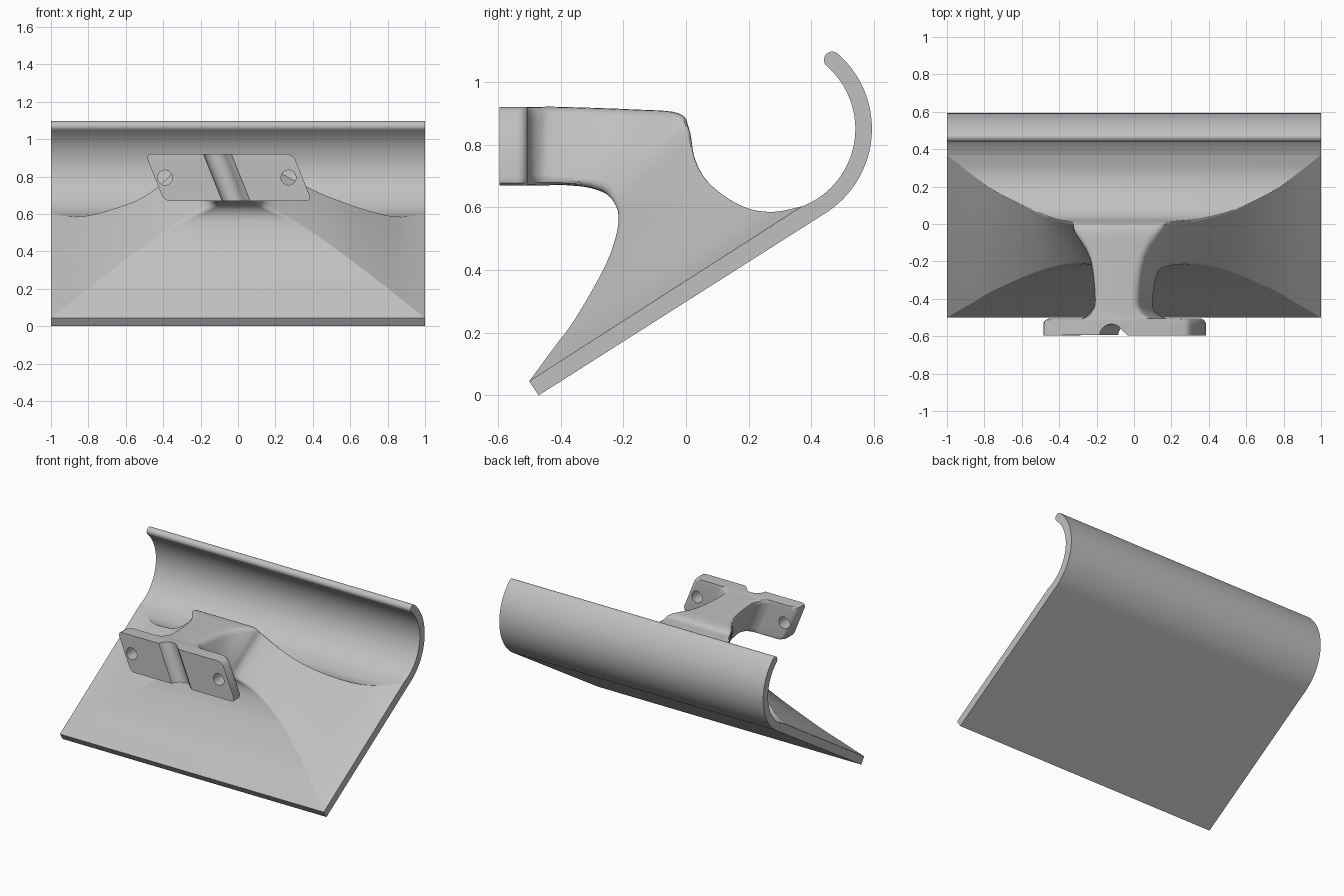
import bpy, bmesh, math
from mathutils import Vector

cube = bpy.data.objects.get("Cube")
if cube:
    bpy.data.objects.remove(cube)

grey = bpy.data.materials.new("light_grey")
grey.use_nodes = True
colour = (0.53, 0.53, 0.53, 1)
grey.diffuse_color = colour
grey.node_tree.nodes["Principled BSDF"].inputs["Base Color"].default_value = colour


def loft(name, rings, caps=(True, True)):
    """Skin closed rings of points, with optional end caps."""
    bm = bmesh.new()
    rows = [[bm.verts.new(p) for p in ring] for ring in rings]
    n = len(rows[0])
    for a, b in zip(rows, rows[1:]):
        for i in range(n):
            j = (i + 1) % n
            bm.faces.new((a[i], a[j], b[j], b[i]))
    if caps[0]:
        bm.faces.new(rows[0][::-1])
    if caps[1]:
        bm.faces.new(rows[-1])
    bmesh.ops.recalc_face_normals(bm, faces=bm.faces)
    mesh = bpy.data.meshes.new(name)
    bm.to_mesh(mesh)
    bm.free()
    obj = bpy.data.objects.new(name, mesh)
    bpy.context.collection.objects.link(obj)
    mesh.materials.append(grey)
    return obj


def smooth(obj, angle=32):
    bpy.ops.object.select_all(action="DESELECT")
    obj.select_set(True)
    bpy.context.view_layer.objects.active = obj
    bpy.ops.object.shade_smooth_by_angle(angle=math.radians(angle))


def arc(cx, cy, r, start, end, steps):
    angles = [math.radians(start + (end - start) * i / steps) for i in range(steps + 1)]
    return [(cx + r * math.cos(a), cy + r * math.sin(a)) for a in angles]


# Sloping plate that rolls up into a round-tipped hook
HY, HZ, INNER, OUTER, TIP = 0.275, 0.85, 0.265, 0.318, 49
mid = (INNER + OUTER) / 2
tip = math.radians(TIP)
profile = [(-0.5, 0.045), (-0.47, 0)]
profile += arc(HY, HZ, OUTER, -57, TIP, 36)
profile += arc(HY + mid * math.cos(tip), HZ + mid * math.sin(tip),
               (OUTER - INNER) / 2, TIP, TIP + 180, 10)[1:-1]
profile += arc(HY, HZ, INNER, TIP, -69, 40)
smooth(loft("plate_and_hook", [[(x, y, z) for y, z in profile] for x in (-1, 1)]))


# Flared body: each station is the underside point, then the upper point,
# both given as half width, y, z
stations = [
    (1, -.5, .045, 1, .37, .603),
    (.87, -.425, .147, .88, .275, .585),
    (.74, -.35, .25, .75, .18, .603),
    (.5, -.25, .43, .55, .08, .67),
    (.3, -.215, .56, .4, .03, .75),
    (.16, -.24, .63, .27, .01, .85),
    (.12, -.3, .66, .24, -.025, .9),
    (.11, -.38, .67, .15, -.17, .912),
    (.11, -.44, .67, .12, -.4, .92),
    (.13, -.48, .67, .14, -.47, .92),
    (.18, -.505, .67, .19, -.505, .92),
    (.25, -.515, .67, .25, -.515, .92),
]


def lean(z):
    return -0.4 * max(0, z - 0.67)


def catmull(p, t):
    a, b, c, d = p
    return 0.5 * (2 * b + (c - a) * t + (2 * a - 5 * b + 4 * c - d) * t * t
                  + (3 * b - a - 3 * c + d) * t ** 3)


def rounded_ring(corners, r):
    ring = []
    for i, c in enumerate(corners):
        before, after = [(q - c).normalized() * r for q in (corners[i - 1], corners[(i + 1) % 4])]
        for k in range(5):
            t = k / 4
            ring.append(c + before * (1 - t) ** 2 + after * t * t)
    return ring


rings, STEPS = [], 6
last = len(stations) - 1
for s in range(last * STEPS + 1):
    i = min(s // STEPS, last - 1)
    t = s / STEPS - i
    near = [stations[max(0, min(last, i + k))] for k in (-1, 0, 1, 2)]
    wf, yf, zf, wb, yb, zb = [catmull(p, t) for p in zip(*near)]
    corners = [Vector(v) for v in (
        (lean(zf) - wf, yf, zf), (lean(zf) + wf, yf, zf),
        (lean(zb) + wb, yb, zb), (lean(zb) - wb, yb, zb))]
    round_off = min(1, max(0, (s / STEPS - 2.5) / 3))
    rings.append(rounded_ring(corners, 0.002 + 0.035 * round_off))
smooth(loft("flared_body", rings, (False, True)))


# Slanted mounting flange with a groove down its front
plan = [(-.395, -.595)] + arc(-.02, -.6, .065, 175, 25, 14)
plan += [(.05, -.58), (.065, -.595), (.395, -.595)]
plan += arc(.36, -.54, .035, 0, 90, 6) + arc(-.36, -.54, .035, 90, 180, 6)
levels = []
for z, inset in ((0, .025), (.007, .01), (.025, 0), (.225, 0), (.243, .01), (.25, .025)):
    levels.append([(x + lean(z + .67) - (math.copysign(inset, x) if abs(x) > .3 else 0), y, z + .67)
                   for x, y in plan])
flange = loft("mounting_flange", levels)

# Screw holes through the flange
for x in (-0.39, 0.27):
    bpy.ops.mesh.primitive_cylinder_add(vertices=32, radius=0.04, depth=0.4,
                                        location=(x, -0.55, 0.795),
                                        rotation=(math.pi / 2, 0, 0))
    cutter = bpy.context.object
    cutter.name = "hole_cutter"
    cutter.hide_render = True
    cut = flange.modifiers.new("screw_hole", "BOOLEAN")
    cut.operation = "DIFFERENCE"
    cut.object = cutter
    bpy.context.view_layer.objects.active = flange
    bpy.ops.object.modifier_apply(modifier=cut.name)
    bpy.data.objects.remove(cutter)
smooth(flange)
